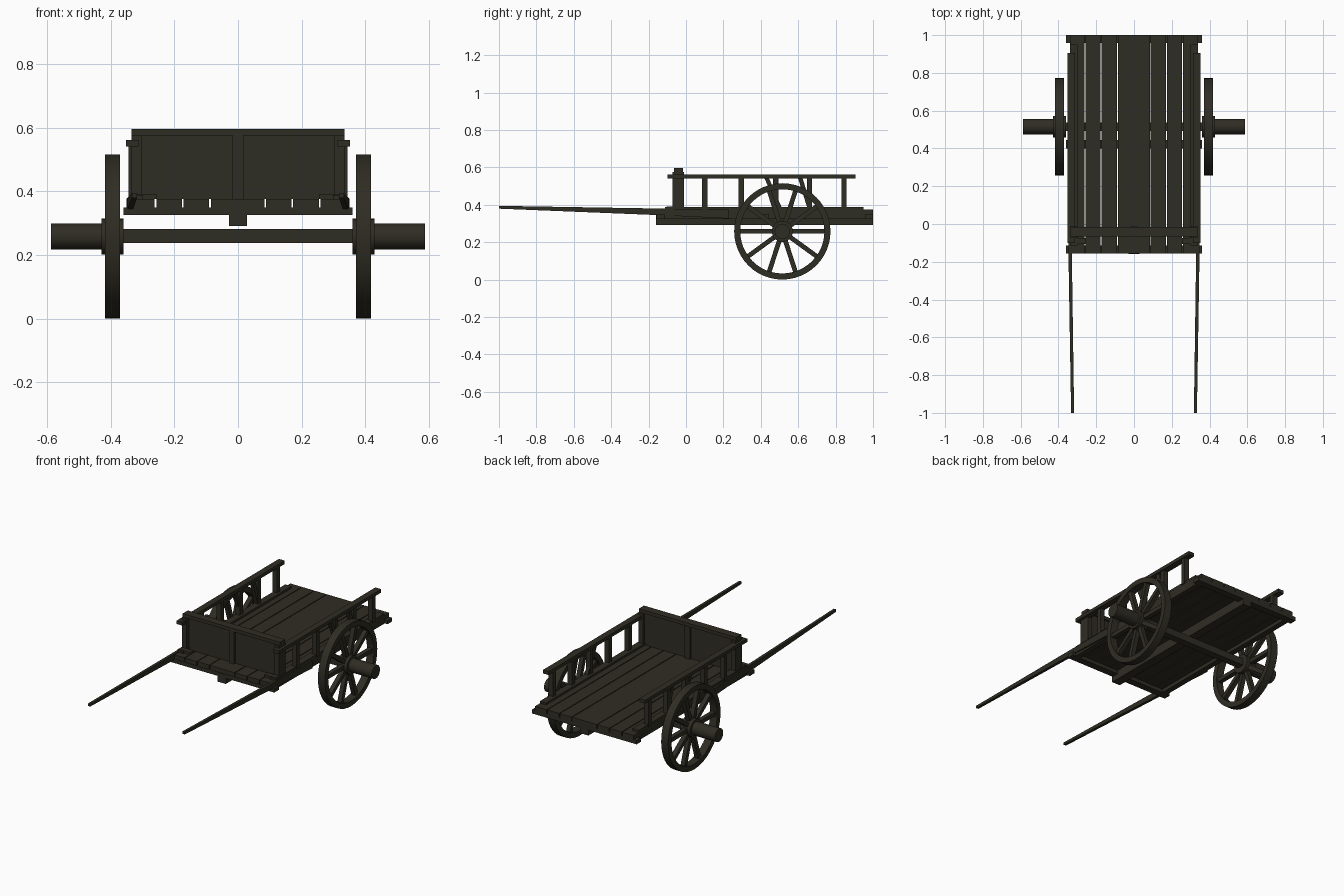
import bpy, bmesh, math
from mathutils import Matrix, Vector

if "Cube" in bpy.data.objects:
    bpy.data.objects.remove(bpy.data.objects["Cube"])

wood = bpy.data.materials.new("dark weathered wood")
wood.diffuse_color = (0.028, 0.026, 0.017, 1)
wood.use_nodes = True
wood.node_tree.nodes["Principled BSDF"].inputs["Base Color"].default_value = wood.diffuse_color


def finish(name, bm, smooth=False):
    bmesh.ops.recalc_face_normals(bm, faces=bm.faces[:])
    me = bpy.data.meshes.new(name)
    bm.to_mesh(me)
    bm.free()
    me.materials.append(wood)
    ob = bpy.data.objects.new(name, me)
    bpy.context.collection.objects.link(ob)
    if smooth:
        bpy.ops.object.select_all(action='DESELECT')
        ob.select_set(True)
        bpy.context.view_layer.objects.active = ob
        bpy.ops.object.shade_smooth_by_angle(angle=math.radians(35))
    return ob


def box(name, x, y, z):
    """Box from (min, max) pairs."""
    bm = bmesh.new()
    size = [b - a for a, b in (x, y, z)]
    mid = [(a + b) / 2 for a, b in (x, y, z)]
    bmesh.ops.create_cube(bm, size=1, matrix=Matrix.Translation(mid) @ Matrix.Diagonal((*size, 1)))
    return finish(name, bm)


def side_box(name, x, y, z):
    for s, tag in ((1, "right"), (-1, "left")):
        box(f"{name}_{tag}", sorted((s * x[0], s * x[1])), y, z)


def loft(name, rings):
    """Skin through a list of four-cornered rings."""
    bm = bmesh.new()
    vs = [[bm.verts.new(p) for p in r] for r in rings]
    for a, b in zip(vs, vs[1:]):
        for i in range(4):
            bm.faces.new((a[i], a[(i + 1) % 4], b[(i + 1) % 4], b[i]))
    bm.faces.new(vs[0])
    bm.faces.new(vs[-1])
    return finish(name, bm)


def lathe_x(name, profile, y, z, n=40, closed=True):
    """Revolve closed (x, radius) profile about an x-parallel axis."""
    bm = bmesh.new()
    rings = []
    for i in range(n):
        a = math.tau * i / n
        rings.append([bm.verts.new((x, y + r * math.cos(a), z + r * math.sin(a))) for x, r in profile])
    m = len(profile)
    for i in range(n):
        p, q = rings[i], rings[(i + 1) % n]
        for j in range(m if closed else m - 1):
            k = (j + 1) % m
            bm.faces.new((p[j], p[k], q[k], q[j]))
    if not closed:
        bm.faces.new([r[0] for r in rings])
        bm.faces.new([r[-1] for r in rings])
    return finish(name, bm, True)


# floor planks with narrow gaps
edges = [-0.342, -0.259, -0.174, -0.088, 0.086, 0.171, 0.257, 0.342]
for i, (a, b) in enumerate(zip(edges, edges[1:])):
    box(f"floor_plank_{i + 1}", (a + 0.0025, b - 0.0025), (-0.155, 1.0), (0.347, 0.375))

# underframe
box("front_crossbeam", (-0.36, 0.36), (-0.157, -0.113), (0.325, 0.349))
box("rear_crossbeam", (-0.36, 0.36), (0.957, 1.0), (0.325, 0.349))
box("middle_crossbeam", (-0.36, 0.36), (0.40, 0.445), (0.325, 0.347))
side_box("side_beam", (0.305, 0.34), (-0.113, 0.957), (0.325, 0.347))
box("centre_beam", (-0.028, 0.028), (-0.16, 1.0), (0.291, 0.347))

# headboard
box("headboard_panel", (-0.305, 0.305), (-0.05, -0.025), (0.375, 0.577))
box("headboard_cap", (-0.335, 0.335), (-0.065, -0.015), (0.575, 0.596))
box("headboard_centre_post", (-0.018, 0.018), (-0.064, -0.012), (0.375, 0.575))
side_box("headboard_corner_post", (0.302, 0.335), (-0.073, -0.01), (0.375, 0.575))
side_box("headboard_foot_block", (0.255, 0.335), (-0.105, -0.073), (0.375, 0.39))

# side rails, sills and posts
side_box("side_sill", (0.298, 0.34), (-0.113, 0.95), (0.375, 0.388))
side_box("side_rail", (0.312, 0.352), (-0.10, 0.905), (0.54, 0.561))
for i, y in enumerate((0.1, 0.295, 0.48, 0.66, 0.845)):
    side_box(f"side_post_{i + 1}", (0.313, 0.344), (y - 0.014, y + 0.014), (0.375, 0.545))

for s, tag in ((1, "right"), (-1, "left")):
    # slanted braces between rail and sill
    for i, (y0, y1) in enumerate(((0.43, 0.50), (0.61, 0.66))):
        loft(f"side_brace_{i + 1}_{tag}", [
            [(s * x, y + d, z) for x, d in ((0.318, -0.012), (0.34, -0.012), (0.34, 0.012), (0.318, 0.012))]
            for y, z in ((y0, 0.545), (y1, 0.385))])

    # tapered pulling shaft: y, centre x, half width, bottom, top
    loft(f"pull_shaft_{tag}", [
        [(s * (c - w), y, b), (s * (c + w), y, b), (s * (c + w), y, t), (s * (c - w), y, t)]
        for y, c, w, b, t in ((-1.0, 0.325, 0.008, 0.379, 0.394),
                              (-0.16, 0.338, 0.009, 0.345, 0.380),
                              (0.23, 0.342, 0.009, 0.326, 0.374))])

    # wheel
    WY, WZ, R = 0.515, 0.2575, 0.2575
    lathe_x(f"wheel_rim_{tag}", [(s * 0.37, 0.225), (s * 0.418, 0.225), (s * 0.418, R), (s * 0.37, R)], WY, WZ, 48)
    lathe_x(f"wheel_hub_{tag}", [(s * 0.359, 0.056), (s * 0.428, 0.056), (s * 0.428, 0.041), (s * 0.588, 0.041)],
            WY, WZ, 32, False)
    bm = bmesh.new()
    for k in range(10):
        m = (Matrix.Translation((s * 0.394, WY, WZ)) @ Matrix.Rotation(math.tau * k / 10, 4, 'X')
             @ Matrix.Translation((0, 0.138, 0)) @ Matrix.Diagonal((0.028, 0.185, 0.025, 1)))
        bmesh.ops.create_cube(bm, size=1, matrix=m)
    finish(f"wheel_spokes_{tag}", bm)

# axle
box("axle", (-0.362, 0.362), (0.493, 0.537), (0.238, 0.281))
